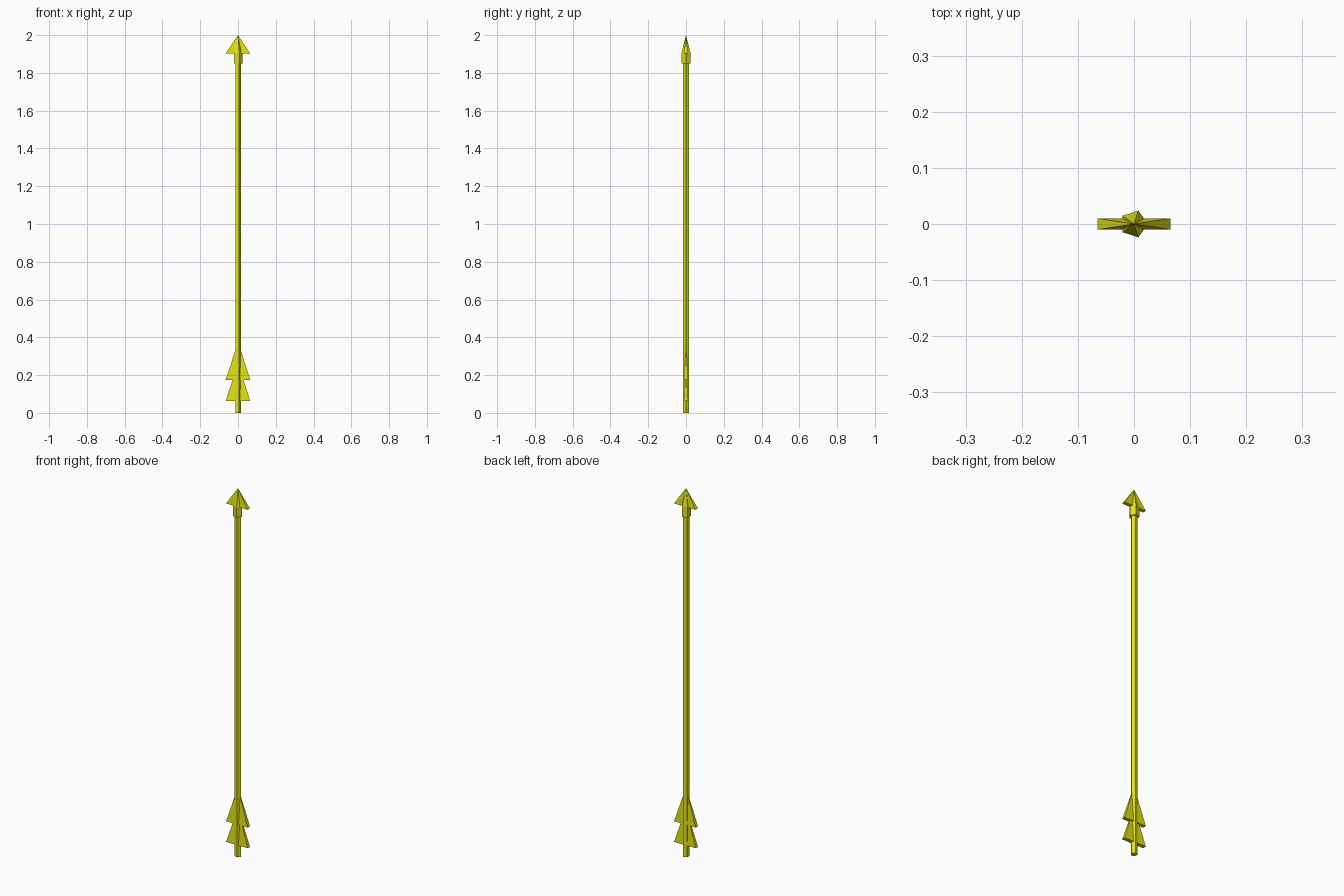
import bpy, math

if "Cube" in bpy.data.objects:
    bpy.data.objects.remove(bpy.data.objects["Cube"])

mat = bpy.data.materials.new("yellow")
mat.diffuse_color = (0.75, 0.75, 0.006, 1)
mat.use_nodes = True
mat.node_tree.nodes["Principled BSDF"].inputs["Base Color"].default_value = mat.diffuse_color


def make(name, verts, faces):
    mesh = bpy.data.meshes.new(name)
    mesh.from_pydata(verts, [], faces)
    mesh.materials.append(mat)
    obj = bpy.data.objects.new(name, mesh)
    bpy.context.collection.objects.link(obj)
    return obj


def ring(r, z, n=5):
    """Pentagon with one corner on +x."""
    return [(r * math.cos(math.tau * i / n), r * math.sin(math.tau * i / n), z)
            for i in range(n)]


def prism(name, r, z0, z1, apex=None, n=5):
    """Upright prism with a flat top, or a pointed top if apex is given."""
    verts = ring(r, z0) + ring(r, z1)
    faces = [tuple(reversed(range(n)))]
    faces += [(i, (i + 1) % n, n + (i + 1) % n, n + i) for i in range(n)]
    if apex is None:
        faces.append(tuple(range(n, 2 * n)))
    else:
        verts.append((0, 0, apex))
        faces += [(n + i, n + (i + 1) % n, 2 * n) for i in range(n)]
    return make(name, verts, faces)


def fin(name, half_w, half_t, z0, z1):
    """Thin four-sided pyramid whose two ends stick out of the shaft."""
    verts = [(-half_w, -half_t, z0), (half_w, -half_t, z0),
             (half_w, half_t, z0), (-half_w, half_t, z0), (0, 0, z1)]
    faces = [(3, 2, 1, 0), (0, 1, 4), (1, 2, 4), (2, 3, 4), (3, 0, 4)]
    return make(name, verts, faces)


# Shaft
prism("shaft", 0.017, 0.0, 1.88)

# Pointed socket and broad blade of the head
prism("head_socket", 0.025, 1.85, 1.905, apex=2.0)
fin("head_blade", 0.065, 0.01, 1.903, 2.0)

# Two tiers of fletching
for label, z in (("lower", 0.063), ("upper", 0.175)):
    fin(label + "_fletching", 0.065, 0.01, z, z + 0.2)
